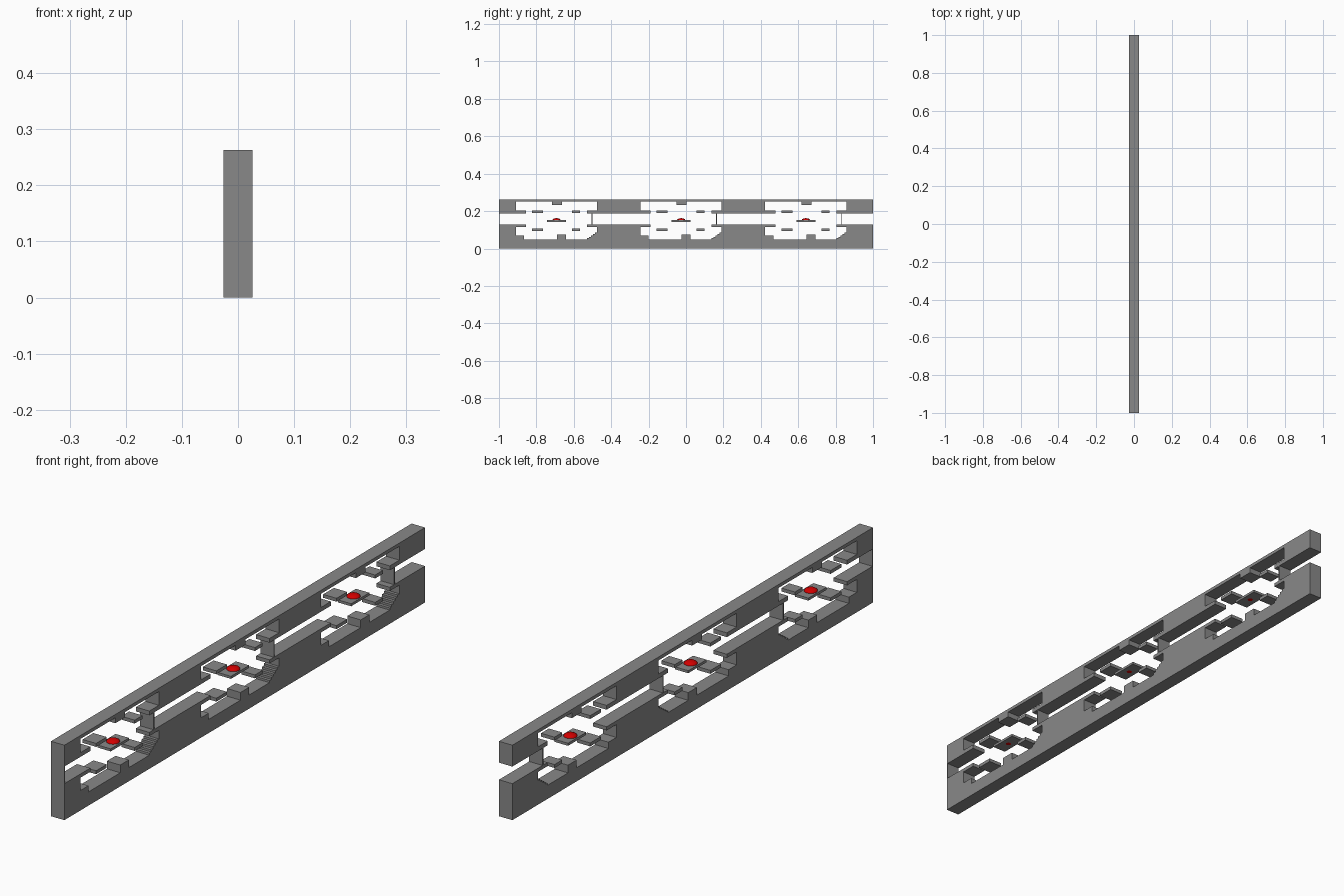
import bpy, bmesh, math

if "Cube" in bpy.data.objects:
    bpy.data.objects.remove(bpy.data.objects["Cube"])

W = 0.026           # half thickness across x
H = 0.263           # overall height
PERIOD = 2 / 3      # length of one repeated section
STARTS = [-1 + i * PERIOD for i in range(3)]


def material(name, rgb):
    m = bpy.data.materials.new(name)
    m.diffuse_color = (*rgb, 1)
    m.use_nodes = True
    m.node_tree.nodes["Principled BSDF"].inputs["Base Color"].default_value = m.diffuse_color
    return m


grey = material("stone grey", (0.25, 0.25, 0.25))
red = material("button red", (0.65, 0.0, 0.0))


def finish(bm, name, mat):
    bmesh.ops.recalc_face_normals(bm, faces=bm.faces)
    mesh = bpy.data.meshes.new(name)
    bm.to_mesh(mesh)
    bm.free()
    mesh.materials.append(mat)
    ob = bpy.data.objects.new(name, mesh)
    bpy.context.collection.objects.link(ob)
    return ob


def slab(name, outline, mat=grey):
    """Extrude a (y, z) outline across the full width."""
    bm = bmesh.new()
    face = bm.faces.new([bm.verts.new((-W, y, z)) for y, z in outline])
    out = bmesh.ops.extrude_face_region(bm, geom=[face])
    moved = [v for v in out["geom"] if isinstance(v, bmesh.types.BMVert)]
    bmesh.ops.translate(bm, verts=moved, vec=(2 * W, 0, 0))
    return finish(bm, name, mat)


def block(name, y0, y1, z0, z1):
    return slab(name, [(y0, z0), (y1, z0), (y1, z1), (y0, z1)])


# One section of the upper beam's underside, with a room and hanging block
ceiling = [(.144, .188), (.144, .203), (.09, .203), (.09, .251),
           (.283, .251), (.283, .232), (.337, .232), (.337, .251),
           (.524, .251), (.524, .203), (.471, .203), (.471, .188)]

# One section of the lower beam's top, with floor steps and a small staircase
floor = [(.144, .128), (.144, .115), (.09, .115), (.09, .070), (.134, .070),
         (.134, .048), (.31, .048), (.31, .075), (.358, .075), (.358, .048),
         (.471, .048)]
STEPS = 5
for i in range(STEPS):
    y = .471 + i * .053 / STEPS
    z = .048 + (i + 1) * .037 / STEPS
    floor += [(y, z), (y + .053 / STEPS, z)]
floor += [(.524, .115), (.471, .115), (.471, .128)]


def repeated(section):
    return [(s + y, z) for s in STARTS for y, z in section]


slab("upper_beam", [(-1, H), (-1, .188)] + repeated(ceiling) + [(1, .188), (1, H)])
slab("lower_beam", [(-1, 0), (-1, .128)] + repeated(floor) + [(1, .128), (1, 0)])

# Thin end wall closing the corridor
block("end_wall", -1, -.997, .128, .188)

for n, s in enumerate(STARTS, 1):
    # Thin door in the corridor, beside each room
    block(f"door_{n}", s + .495, s + .499, .115, .203)
    # Floating platforms
    for level, z in (("upper", .190), ("lower", .094)):
        block(f"{level}_left_platform_{n}", s + .176, s + .235, z, z + .012)
        block(f"{level}_right_platform_{n}", s + .39, s + .433, z, z + .012)
    block(f"middle_platform_{n}", s + .257, s + .358, .143, .152)
    # Red domed button
    bm = bmesh.new()
    bmesh.ops.create_uvsphere(bm, u_segments=20, v_segments=12, radius=1)
    bmesh.ops.scale(bm, vec=(.022, .022, .010), verts=bm.verts)
    bmesh.ops.translate(bm, vec=(0, s + .3075, .152), verts=bm.verts)
    for f in bm.faces:
        f.smooth = True
    finish(bm, f"button_{n}", red)
